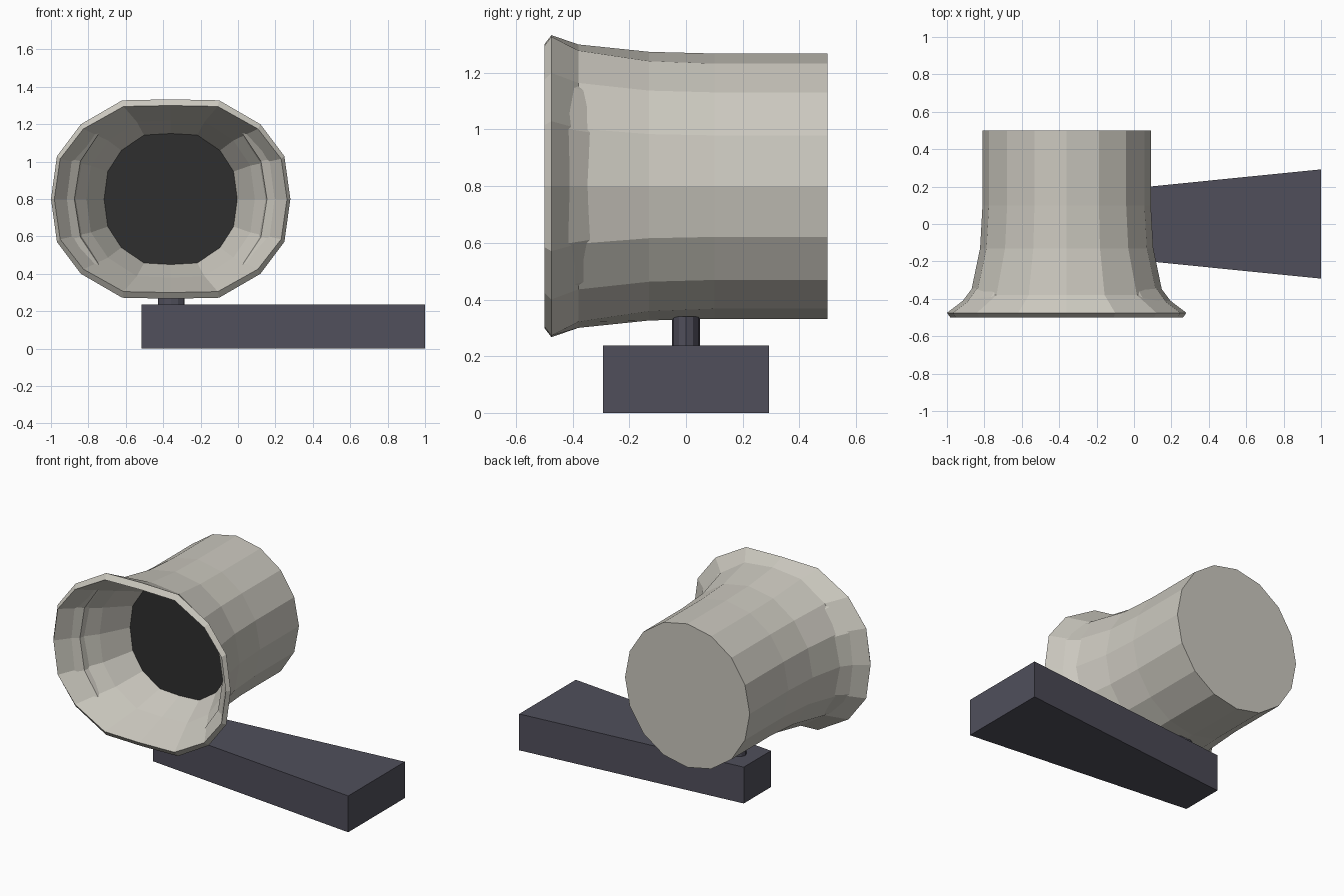
import bpy, bmesh, math

if "Cube" in bpy.data.objects:
    bpy.data.objects.remove(bpy.data.objects["Cube"])


def material(name, rgb):
    m = bpy.data.materials.new(name)
    m.diffuse_color = (*rgb, 1)
    m.use_nodes = True
    m.node_tree.nodes["Principled BSDF"].inputs["Base Color"].default_value = m.diffuse_color
    return m


SHELL = material("warm light grey", (0.60, 0.58, 0.52))
BASE = material("dark slate", (0.080, 0.078, 0.105))
DARK = material("near black", (0.028, 0.028, 0.028))


def finish(name, bm, *mats):
    bmesh.ops.recalc_face_normals(bm, faces=bm.faces)
    mesh = bpy.data.meshes.new(name)
    bm.to_mesh(mesh)
    bm.free()
    for m in mats:
        mesh.materials.append(m)
    ob = bpy.data.objects.new(name, mesh)
    bpy.context.collection.objects.link(ob)
    return ob


CX, CZ, SIDES = -0.36, 0.80, 16
# quarter outline of the squared-off bell mouth, as unit (x, z)
SQUARE = [(1, 0), (0.95, 0.43), (0.75, 0.75), (0.405, 0.99), (0, 1)]


def ring(bm, y, rx, rz, square):
    """16-sided loop blended between an ellipse and the squared-off mouth."""
    verts = []
    for i in range(SIDES):
        a = 2 * math.pi * i / SIDES
        c, s = math.cos(a), math.sin(a)
        k = i % 8
        qx, qz = SQUARE[min(k, 8 - k)]
        ux = c + (math.copysign(qx, c) - c) * square
        uz = s + (math.copysign(qz, s) - s) * square
        verts.append(bm.verts.new((CX + rx * ux, y, CZ + rz * uz)))
    return verts


# Lamp housing: closed back, flared bell, lip, inner funnel, dark lens
bm = bmesh.new()
profile = [
    (0.50, 0.45, 0.468, 0.0),
    (0.10, 0.45, 0.468, 0.0),
    (-0.13, 0.463, 0.474, 0.1),
    (-0.38, 0.515, 0.50, 0.5),
    (-0.475, 0.64, 0.533, 1.0),
    (-0.50, 0.622, 0.50, 1.0),
    (-0.27, 0.45, 0.42, 0.9),
    (-0.09, 0.356, 0.35, 0.8),
]
loops = [ring(bm, *p) for p in profile]
for a, b in zip(loops, loops[1:]):
    for i in range(SIDES):
        j = (i + 1) % SIDES
        bm.faces.new((a[i], a[j], b[j], b[i]))
bm.faces.new(loops[0])
lens = bm.faces.new(loops[-1])
lens.material_index = 1
finish("lamp_housing", bm, SHELL, DARK)

# Tapered base block
bm = bmesh.new()
outline = [(-0.515, -0.14), (1.0, -0.292), (1.0, 0.292), (-0.515, 0.14)]
face = bm.faces.new([bm.verts.new((x, y, 0)) for x, y in outline])
top = bmesh.ops.extrude_face_region(bm, geom=[face])["geom"]
for v in top:
    if isinstance(v, bmesh.types.BMVert):
        v.co.z = 0.237
finish("base", bm, BASE)

# Oval pivot post between base and housing
bm = bmesh.new()
bmesh.ops.create_cone(bm, cap_ends=True, segments=12, radius1=1, radius2=1, depth=1)
for v in bm.verts:
    v.co = (-0.357 + 0.072 * v.co.x, 0.05 * v.co.y, 0.28 + 0.12 * v.co.z)
finish("pivot_post", bm, BASE)
